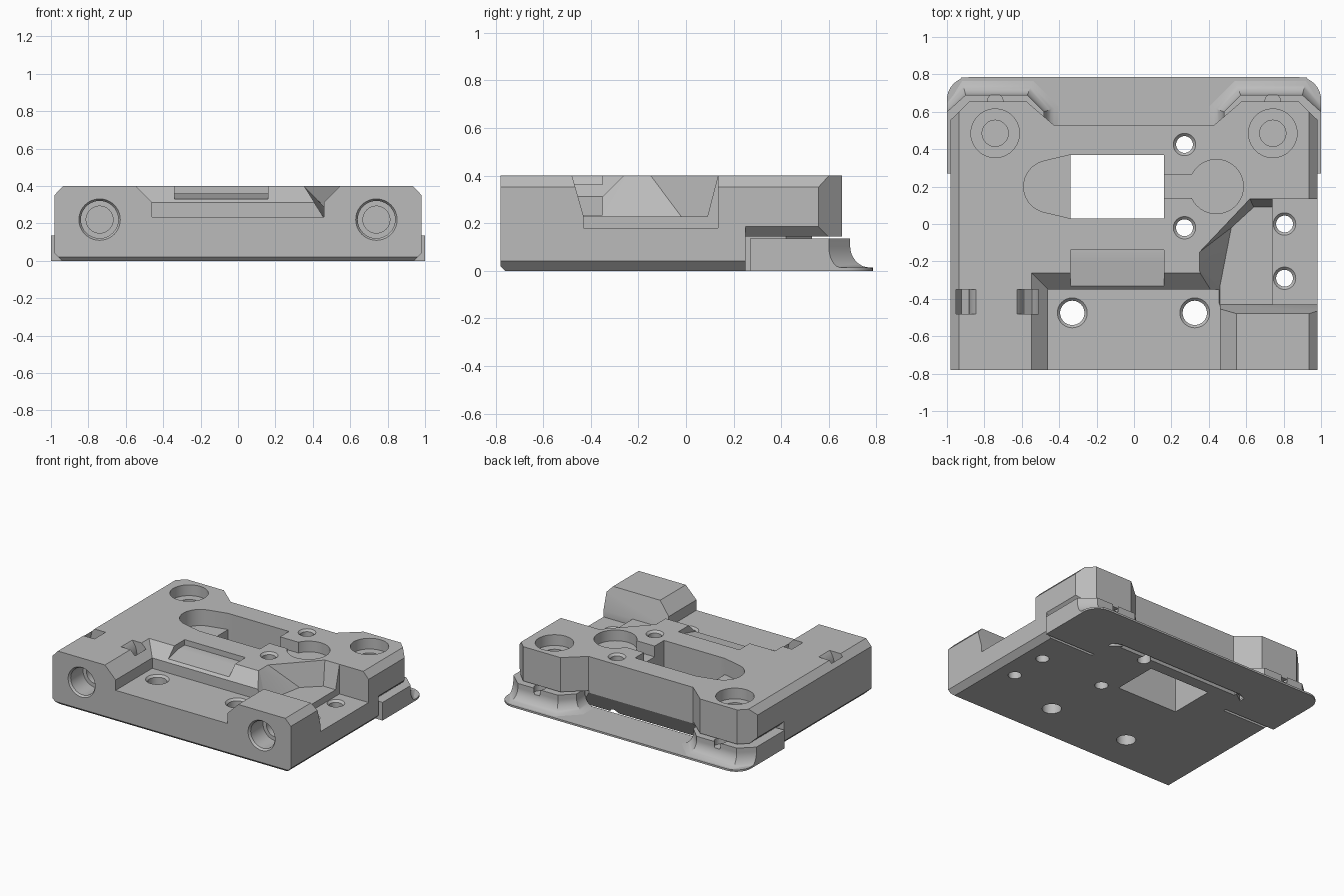
import bpy, bmesh
from math import cos, sin, pi, sqrt

if "Cube" in bpy.data.objects:
    bpy.data.objects.remove(bpy.data.objects["Cube"], do_unlink=True)

grey = bpy.data.materials.new("light_grey")
grey.use_nodes = True
grey.diffuse_color = (0.5, 0.5, 0.5, 1)
grey.node_tree.nodes["Principled BSDF"].inputs["Base Color"].default_value = (0.5, 0.5, 0.5, 1)


def loft(name, rings):
    """Closed solid through matching rings of 3D points."""
    bm = bmesh.new()
    loops = [[bm.verts.new(p) for p in ring] for ring in rings]
    n = len(loops[0])
    for a, b in zip(loops, loops[1:]):
        for i in range(n):
            j = (i + 1) % n
            bm.faces.new((a[i], a[j], b[j], b[i]))
    bm.faces.new(loops[0])
    bm.faces.new(loops[-1])
    bmesh.ops.recalc_face_normals(bm, faces=bm.faces)
    mesh = bpy.data.meshes.new(name)
    bm.to_mesh(mesh)
    bm.free()
    mesh.materials.append(grey)
    ob = bpy.data.objects.new(name, mesh)
    bpy.context.collection.objects.link(ob)
    return ob


def place(p, t, axis):
    return {"x": (t, p[0], p[1]), "y": (p[0], t, p[1]), "z": (p[0], p[1], t)}[axis]


def prism(name, pts, axis, a, b):
    return loft(name, [[place(p, t, axis) for p in pts] for t in (a, b)])


def rect(x0, x1, y0, y1):
    return [(x0, y0), (x1, y0), (x1, y1), (x0, y1)]


def box(x0, x1, y0, y1, z0, z1):
    return prism("cutter", rect(x0, x1, y0, y1), "z", z0, z1)


def circle(cx, cy, r, n=40):
    return [(cx + r * cos(2 * pi * i / n), cy + r * sin(2 * pi * i / n)) for i in range(n)]


def turned(cx, cy, levels, axis="z"):
    """Round cutter from (radius, position) pairs."""
    return loft("cutter", [[place(p, t, axis) for p in circle(cx, cy, r)] for r, t in levels])


def boolean(ob, tool, op="DIFFERENCE"):
    mod = ob.modifiers.new("bool", "BOOLEAN")
    mod.operation, mod.object, mod.solver = op, tool, "EXACT"
    bpy.context.view_layer.objects.active = ob
    bpy.ops.object.modifier_apply(modifier=mod.name)
    bpy.data.objects.remove(tool, do_unlink=True)


def mirror_x(pts, s):
    return [(s * p[0], *p[1:]) for p in pts]


# Main body: chamfered section trimmed by the plan outline with two rear ears
half = [(0.94, 0), (0.98, 0.04), (0.98, 0.352), (0.935, 0.4)]
body = prism("main_body", half + mirror_x(half[::-1], -1), "y", -0.78, 0.7)
ear = [(1.1, -0.9), (1.1, 0.44), (0.88, 0.655), (0.575, 0.655), (0.43, 0.53)]
boolean(body, prism("cutter", ear + mirror_x(ear[::-1], -1), "z", -0.1, 0.5), "INTERSECT")
boolean(body, prism("cutter", [(-0.8, -0.02), (-0.8, 0.02), (-0.78, 0.02), (-0.76, 0), (-0.76, -0.02)],
                    "x", -1.2, 1.2))

# Rear underside: sloped centre and raised ears with chamfered outer edges
boolean(body, prism("cutter", [(0.45, -0.01), (0.535, 0.14), (0.8, 0.14), (0.8, -0.01)], "x", -0.5, 0.5))
for s in (-1, 1):
    plan = [(1.1, 0.25), (0.58, 0.25), (0.58, 0.42), (0.4, 0.55), (0.4, 0.8), (1.1, 0.8)]
    boolean(body, prism("cutter", mirror_x(plan, s), "z", -0.1, 0.145))
    edge = [(0.94, 0.1), (0.94, 0.145), (0.98, 0.185), (1.1, 0.185), (1.1, 0.1)]
    boolean(body, prism("cutter", mirror_x(edge, s), "y", 0.25, 0.8))

# Front pocket with bevelled rim
boolean(body, loft("cutter", [[(x, y, z) for x, y in rect(-w, w, -0.9, b)] for z, w, b in
                              ((0.235, 0.46, -0.35), (0.312, 0.46, -0.35), (0.412, 0.56, -0.25))]))

# Side recess with sloping walls and lower shelf
low = [(0.46, -0.43), (0.46, -0.33), (0.52, -0.02), (0.64, 0.09), (1.1, 0.09), (1.1, -0.43)]
high = [(0.4, -0.48), (0.35, -0.25), (0.35, -0.15), (0.62, 0.135), (1.1, 0.135), (1.1, -0.48)]
boolean(body, loft("cutter", [[(*p, 0.228) for p in low], [(*p, 0.402) for p in high]]))
boolean(body, box(0.74, 1.1, -0.43, 0.135, 0.18, 0.5))

# Central window, teardrop recess and keyhole recess
boolean(body, box(-0.34, 0.16, 0.03, 0.37, -0.1, 0.5))
drop = [(-0.3, 0.37), (-0.34, 0.37)]
drop += [(-0.45 + 0.14 * cos(a), 0.2 + 0.14 * sin(a)) for a in [pi * (0.58 + 0.84 * i / 16) for i in range(17)]]
drop += [(-0.34, 0.03), (-0.3, 0.03)]
boolean(body, prism("cutter", drop, "z", 0.28, 0.5))
boolean(body, box(0.1, 0.4, 0.14, 0.265, 0.32, 0.5))
boolean(body, turned(0.44, 0.2, [(0.145, 0.32), (0.145, 0.5)]))

# Shallow slot behind the front pocket
boolean(body, prism("cutter", [(-0.4, 0.33), (-0.325, 0.33), (-0.21, 0.36), (-0.14, 0.36),
                               (-0.14, 0.5), (-0.4, 0.5)], "x", -0.34, 0.16))

# Curved strap channel around the front bore
arc = [pi * (1.2 - 1.4 * i / 24) for i in range(25)]
strap = [(-0.735 + r * cos(a), 0.3 + r * sin(a))
         for r, angles in ((0.233, arc), (0.149, arc[::-1])) for a in angles]
boolean(body, prism("cutter", strap, "y", -0.48, -0.35))

# Front bores and rear counterbores
for s in (-1, 1):
    boolean(body, turned(s * 0.74, 0.22, [(0.118, -0.79), (0.1, -0.765), (0.1, -0.62),
                                          (0.072, -0.62), (0.072, -0.5)], "y"))
    boolean(body, turned(s * 0.742, 0.485, [(0.07, 0.1), (0.07, 0.32), (0.13, 0.32), (0.13, 0.5)]))

# Through holes with countersunk tops
for x, y, r, top in ((-0.33, -0.475, 0.065, 0.235), (0.325, -0.475, 0.065, 0.235),
                     (0.805, 0, 0.045, 0.18), (0.805, -0.29, 0.045, 0.18),
                     (0.27, 0.425, 0.045, 0.4), (0.27, -0.02, 0.045, 0.4)):
    boolean(body, turned(x, y, [(r, -0.1), (r, top - 0.015), (r + 0.015, top), (r + 0.015, top + 0.03)]))

# Thin rear base plate with rounded corners and two forward legs
side = [(0.58, 0.46), (0.58, 0.27), (1, 0.27)]
side += [(0.88 + 0.12 * cos(a), 0.665 + 0.12 * sin(a)) for a in [pi / 2 * i / 10 for i in range(11)]]
side = [(0.52, 0.49)] + side
plate = prism("base_plate", side + mirror_x(side[::-1], -1), "z", 0, 0.014)

# Raised pads with concave flared skirts
pad_top = [(1, 0.27), (1, 0.6), (0.9, 0.69), (0.57, 0.69), (0.48, 0.6), (0.48, 0.5), (0.6, 0.45), (0.6, 0.27)]
flare = [(0, 0), (0, 0.6), (0.25, 1), (-0.4, 1), (-1, 0.4), (-1, 0), (0, 0), (0, 0)]
R = 0.093
pads = []
for s, label in ((1, "left_pad"), (-1, "right_pad")):
    rings = []
    for h in [R * i / 10 for i in range(11)] + [0.125]:
        o = R - sqrt(max(0, R * R - max(0, R - h) ** 2))
        rings.append([(s * (p[0] + d[0] * o), p[1] + d[1] * o, 0.01 + h)
                      for p, d in zip(pad_top, flare)])
    pad = loft(label, rings)
    boolean(pad, turned(s * 0.742, 0.655, [(0.042, 0.09), (0.042, 0.2)]))
    pads.append(pad)

# Smooth the curved faces and keep the edges crisp
for ob in [body, plate] + pads:
    bpy.ops.object.select_all(action="DESELECT")
    ob.select_set(True)
    bpy.context.view_layer.objects.active = ob
    bpy.ops.object.shade_smooth_by_angle(angle=pi / 7)
